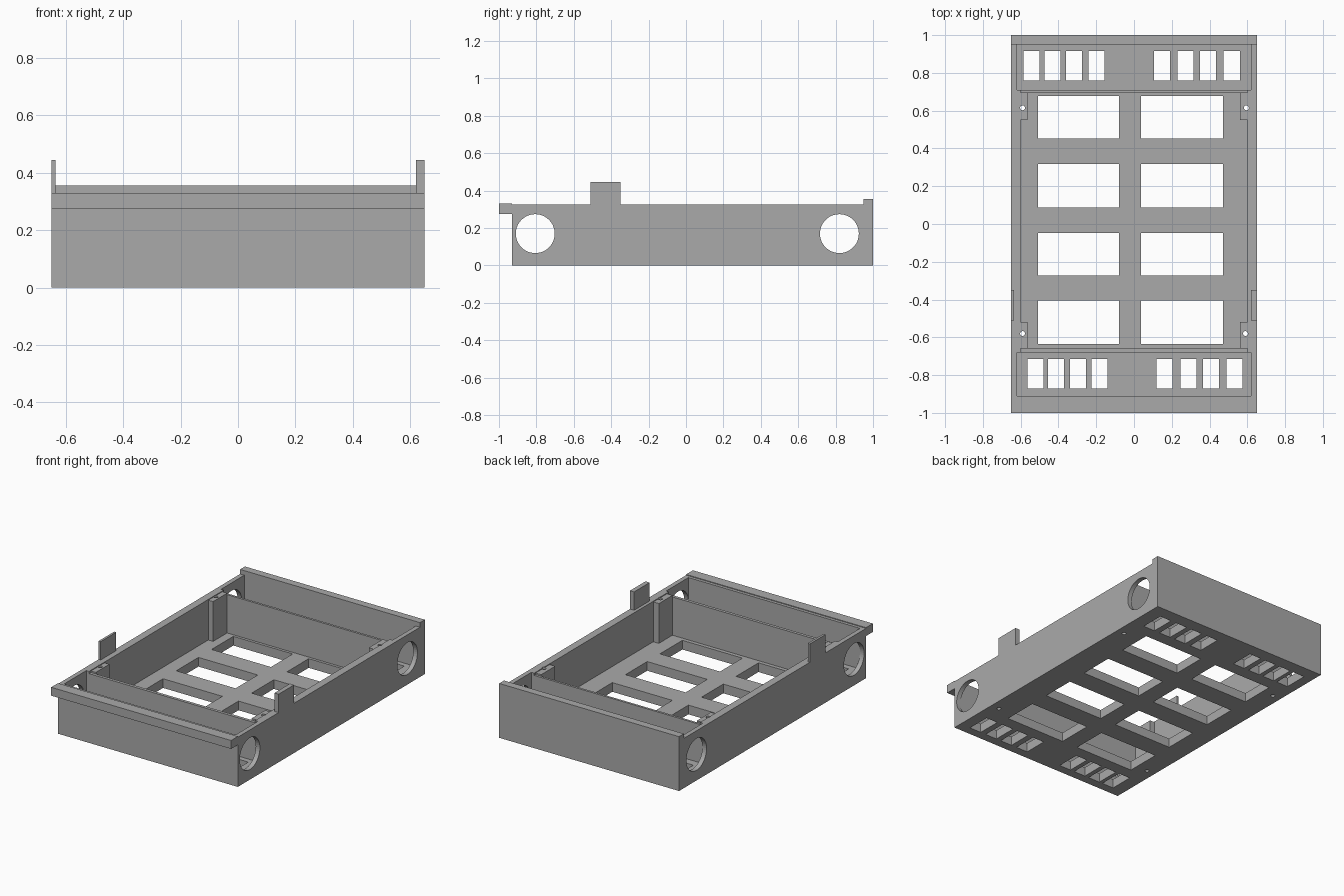
import bpy, bmesh
from mathutils import Matrix, Vector

if "Cube" in bpy.data.objects:
    bpy.data.objects.remove(bpy.data.objects["Cube"])

grey = bpy.data.materials.new("plain grey")
grey.use_nodes = True
colour = (0.4, 0.4, 0.4, 1)
grey.diffuse_color = colour
grey.node_tree.nodes["Principled BSDF"].inputs["Base Color"].default_value = colour


def add_box(bm, x0, x1, y0, y1, z0, z1):
    size = Vector((x1 - x0, y1 - y0, z1 - z0))
    centre = Vector((x0 + x1, y0 + y1, z0 + z1)) / 2
    bmesh.ops.create_cube(bm, size=1, matrix=Matrix.Translation(centre) @ Matrix.Diagonal(size).to_4x4())


def add_rod(bm, centre, radius, length, sides, axis):
    turn = Matrix.Rotation(1.5707963, 4, "Y") if axis == "X" else Matrix()
    bmesh.ops.create_cone(bm, cap_ends=True, segments=sides, radius1=radius, radius2=radius,
                          depth=length, matrix=Matrix.Translation(centre) @ turn)


def finish(name, bm):
    mesh = bpy.data.meshes.new(name)
    bm.to_mesh(mesh)
    bm.free()
    mesh.materials.append(grey)
    obj = bpy.data.objects.new(name, mesh)
    bpy.context.collection.objects.link(obj)
    return obj


def box(name, *limits):
    bm = bmesh.new()
    add_box(bm, *limits)
    return finish(name, bm)


def cut(obj, bm):
    cutter = finish("cutter", bm)
    cutter.hide_render = True
    mod = obj.modifiers.new("cut", "BOOLEAN")
    mod.operation, mod.solver, mod.object = "DIFFERENCE", "EXACT", cutter
    bpy.context.view_layer.objects.active = obj
    bpy.ops.object.modifier_apply(modifier=mod.name)
    bpy.data.objects.remove(cutter)


FLOOR, RIM, WALL = 0.06, 0.325, 0.62
tray = box("tray_body", -0.65, 0.65, -0.93, 1, 0, RIM)

# Three compartments separated by two partitions
bm = bmesh.new()
for half, y0, y1 in ((WALL, -0.91, -0.68), (0.60, -0.66, 0.695), (WALL, 0.71, 0.95)):
    add_box(bm, -half, half, y0, y1, FLOOR, 0.5)
cut(tray, bm)

# Partitions stop a little below the rim
bm = bmesh.new()
add_box(bm, -0.60, 0.60, -0.72, 0.74, 0.31, 0.5)
cut(tray, bm)

# Floor windows and vent slots
bm = bmesh.new()
for x0, x1 in ((-0.508, -0.079), (0.037, 0.471)):
    for y0, y1 in ((-0.635, -0.404), (-0.272, -0.048), (0.088, 0.317), (0.453, 0.677)):
        add_box(bm, x0, x1, y0, y1, -0.1, 0.1)
back_slots = (-0.585, -0.475, -0.36, -0.24, 0.105, 0.23, 0.35, 0.475)
front_slots = (-0.565, -0.455, -0.34, -0.225, 0.12, 0.245, 0.365, 0.49)
for y0, slots in ((0.76, back_slots), (-0.872, front_slots)):
    for x in slots:
        add_box(bm, x, x + 0.085, y0, y0 + 0.157, -0.1, 0.1)
cut(tray, bm)

# Round openings through the side walls
bm = bmesh.new()
for x in (-0.65, 0.65):
    for y in (-0.806, 0.82):
        add_rod(bm, (x, y, 0.17), 0.104, 0.14, 48, "X")
cut(tray, bm)


# Screw posts and their holes, which run through the floor
def drill():
    bm = bmesh.new()
    for x, y in ((-0.59, 0.615), (0.595, 0.615), (-0.59, -0.58), (0.59, -0.58)):
        add_rod(bm, (x, y, 0.2), 0.013, 0.6, 16, "Z")
    return bm


cut(tray, drill())
for side, x0, x1 in (("right", -0.615, -0.565), ("left", 0.56, 0.61)):
    for end, y0, y1 in (("front", -0.66, -0.52), ("back", 0.55, 0.695)):
        post = box(f"{end}_{side}_post", x0, x1, y0, y1, FLOOR, 0.32)
        cut(post, drill())

# Overhanging front lip and raised back lip
box("front_lip", -0.65, 0.65, -1, -0.93, 0.275, 0.33)
box("back_lip", -0.65, 0.65, 0.95, 1, RIM, 0.355)

# Upright side tabs
box("right_tab", -0.65, -0.635, -0.51, -0.35, RIM, 0.445)
box("left_tab", 0.62, 0.65, -0.51, -0.35, RIM, 0.445)
